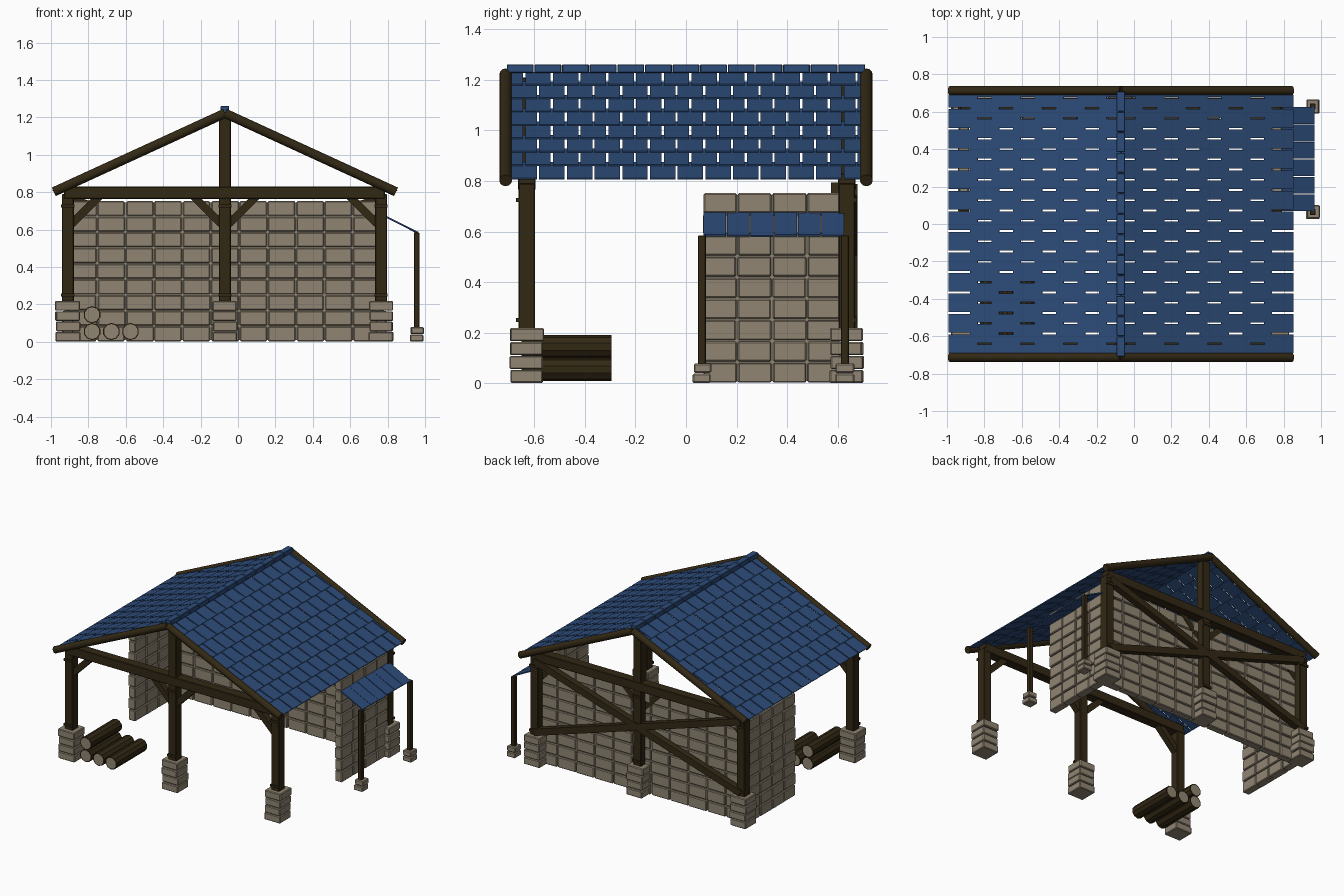
import bpy, bmesh, math, random
from mathutils import Matrix, Vector

random.seed(4)
if "Cube" in bpy.data.objects:
    bpy.data.objects.remove(bpy.data.objects["Cube"], do_unlink=True)


def material(name, rgb):
    m = bpy.data.materials.new(name)
    m.use_nodes = True
    m.diffuse_color = (*rgb, 1)
    bsdf = m.node_tree.nodes["Principled BSDF"]
    bsdf.inputs["Base Color"].default_value = (*rgb, 1)
    bsdf.inputs["Roughness"].default_value = 0.9
    return m


STONE = material("sandy stone", (0.28, 0.235, 0.17))
TIMBER = material("dark timber", (0.032, 0.021, 0.007))
TILE = material("blue tile", (0.026, 0.072, 0.195))


def box(bm, center, size, tilt=0.0):
    """Box, optionally tilted about the y axis (positive tilt raises +x)."""
    mat = Matrix.Translation(center) @ Matrix.Rotation(-tilt, 4, 'Y') @ Matrix.Diagonal((*size, 1))
    bmesh.ops.create_cube(bm, size=1, matrix=mat)


def beam(bm, x0, z0, x1, z1, y, width, depth):
    """Square beam between two points of a plane of constant y."""
    length, tilt = math.hypot(x1 - x0, z1 - z0), math.atan2(z1 - z0, x1 - x0)
    box(bm, ((x0 + x1) / 2, y, (z0 + z1) / 2), (length, depth, width), tilt)


def rod(bm, p0, p1, radius, sides):
    p0, p1 = Vector(p0), Vector(p1)
    rot = (p1 - p0).to_track_quat('Z', 'Y').to_matrix().to_4x4()
    mat = Matrix.Translation((p0 + p1) / 2) @ rot
    return bmesh.ops.create_cone(bm, cap_ends=True, segments=sides, radius1=radius,
                                 radius2=radius, depth=(p1 - p0).length, matrix=mat)


def finish(bm, name, mats, bevel=0.0, smooth=False):
    mesh = bpy.data.meshes.new(name)
    bm.to_mesh(mesh)
    bm.free()
    obj = bpy.data.objects.new(name, mesh)
    bpy.context.collection.objects.link(obj)
    for m in mats:
        mesh.materials.append(m)
    if bevel:
        mod = obj.modifiers.new("worn edges", 'BEVEL')
        mod.width, mod.segments = bevel, 1
    if smooth:
        bpy.ops.object.select_all(action='DESELECT')
        obj.select_set(True)
        bpy.context.view_layer.objects.active = obj
        bpy.ops.object.shade_smooth_by_angle(angle=math.radians(40))
    return obj


def jitter(amount):
    return random.uniform(-amount, amount)


MID = -0.07
POST_X = (MID - 0.84, MID, MID + 0.835)
FRONT, BACK = -0.63, 0.635
TIE_Z = 0.797


# Stone walls, laid in nine courses around a recessed core
def wall(name, start, end, fixed, along_x, columns, thickness=0.055):
    bm = bmesh.new()
    courses, height = 9, 0.755
    pitch, rise = (end - start) / columns, height / courses

    def place(u, z, length, tall, thick):
        center = (u, fixed, z) if along_x else (fixed, u, z)
        box(bm, center, (length, thick, tall) if along_x else (thick, length, tall))

    for r in range(courses):
        for c in range(columns):
            place(start + (c + 0.5) * pitch + jitter(0.002), (r + 0.5) * rise,
                  pitch - 0.006 + jitter(0.002), rise - 0.006, thickness + jitter(0.006))
    finish(bm, name, [STONE], 0.005)
    bm = bmesh.new()
    place((start + end) / 2, height / 2, end - start - 0.02, height - 0.02, thickness * 0.6)
    finish(bm, name + "_core", [STONE])


wall("back_wall", -0.905, 0.765, 0.59, True, 11)
wall("left_side_wall", 0.065, 0.615, POST_X[2], False, 4)
wall("right_side_wall", 0.065, 0.615, POST_X[0], False, 4)


# Stacked stone footings
def footing(bm, x, y, size, height, layers):
    rise = height / layers
    for i in range(layers):
        box(bm, (x + jitter(0.003), y + jitter(0.003), (i + 0.5) * rise),
            (size - 0.004 + jitter(0.005), size - 0.004 + jitter(0.005), rise - 0.003))


bm = bmesh.new()
for x in POST_X:
    for y in (FRONT, BACK):
        footing(bm, x, y, 0.133, 0.22, 4)
for y in (0.063, 0.628):
    footing(bm, 0.957, y, 0.075, 0.08, 2)
finish(bm, "stone_footings", [STONE], 0.005)

# Main posts, with slim bands near both ends
posts, bands = bmesh.new(), bmesh.new()
for x in POST_X:
    for y, face in ((FRONT, -1), (BACK, 1)):
        top = 1.21 if x == MID else 0.79
        box(posts, (x, y, (0.2 + top) / 2), (0.064, 0.066, top - 0.2))
        for z in (0.25, 0.725):
            box(bands, (x, y + face * 0.034, z), (0.07, 0.016, 0.016))
finish(posts, "main_posts", [TIMBER], 0.004)
finish(bands, "post_bands", [TIMBER])

# Tie beams and knee braces
bm = bmesh.new()
for y in (FRONT, BACK):
    beam(bm, POST_X[0] - 0.02, TIE_Z, POST_X[2] + 0.02, TIE_Z, y, 0.066, 0.07)
finish(bm, "tie_beams", [TIMBER], 0.004)

bm = bmesh.new()
for y in (FRONT, 0.595):
    for x, sides in zip(POST_X, ((1,), (-1, 1), (-1,))):
        for s in sides:
            beam(bm, x + s * 0.02, 0.63, x + s * 0.17, 0.78, y, 0.042, 0.045)
finish(bm, "knee_braces", [TIMBER])

# Crossed braces on the back
bm = bmesh.new()
for z0, z1 in ((0.24, 0.765), (0.765, 0.24)):
    beam(bm, POST_X[0], z0, POST_X[2], z1, 0.655, 0.048, 0.045)
finish(bm, "back_cross_braces", [TIMBER])

# Round rafters along both gables
bm = bmesh.new()
for y in (-0.713, 0.713):
    for s in (-1, 1):
        rod(bm, (MID + s * 0.915, y, 0.802), (MID, y, 1.222), 0.025, 12)
finish(bm, "gable_rafters", [TIMBER], smooth=True)

# Roof tiles: staggered courses with open joints
ROWS, HALF, EAVE, RIDGE = 8, 0.92, 0.803, 1.228
ROOF_Y, TILE_W, GAP = 0.69, 0.1095, 0.009
slope = math.atan2(RIDGE - EAVE, HALF)
step, lap = HALF / ROWS, 0.037
for s, name in ((1, "left_roof_tiles"), (-1, "right_roof_tiles")):
    bm = bmesh.new()
    for r in range(ROWS):
        low = HALF - r * step
        high = max(low - step - lap, 0)
        mid = (low + high) / 2
        z = RIDGE - mid * math.tan(slope) + 0.002
        length = (low - high) / math.cos(slope)
        y = -ROOF_Y - (TILE_W / 2 if r % 2 else 0)
        while y < ROOF_Y - 0.01:
            a, b = max(y, -ROOF_Y), min(y + TILE_W - GAP, ROOF_Y)
            if b > a:
                box(bm, (MID + s * mid, (a + b) / 2, z), (length, b - a, 0.007),
                    -s * (slope - 0.045))
            y += TILE_W
    finish(bm, name, [TILE])

# Ridge caps
bm = bmesh.new()
pitch = 1.42 / 13
for i in range(13):
    box(bm, (MID, -0.71 + (i + 0.5) * pitch, 1.244), (0.046, pitch - 0.003, 0.034))
finish(bm, "ridge_caps", [TILE], 0.003)

# Small lean-to roof and its posts
bm = bmesh.new()
pitch = 0.56 / 6
for i in range(6):
    beam(bm, 0.775, 0.677 + jitter(0.002), 0.962, 0.583 + jitter(0.002),
         0.067 + (i + 0.5) * pitch, 0.008, pitch - 0.004)
finish(bm, "lean_to_tiles", [TILE])

bm = bmesh.new()
for y in (0.063, 0.628):
    box(bm, (0.955, y, 0.33), (0.03, 0.032, 0.51))
finish(bm, "lean_to_posts", [TIMBER], 0.003)

# Log pile with pale cut ends
bm = bmesh.new()
for x, z in ((-0.78, 0.055), (-0.677, 0.055), (-0.575, 0.055), (-0.78, 0.145)):
    rod(bm, (x, -0.65, z), (x, -0.295, z), 0.046, 10)
bm.normal_update()
ends = [f for f in bm.faces if abs(f.normal.y) > 0.9]
bmesh.ops.inset_individual(bm, faces=ends, thickness=0.006)
for f in ends:
    f.material_index = 1
finish(bm, "log_pile", [TIMBER, STONE])
